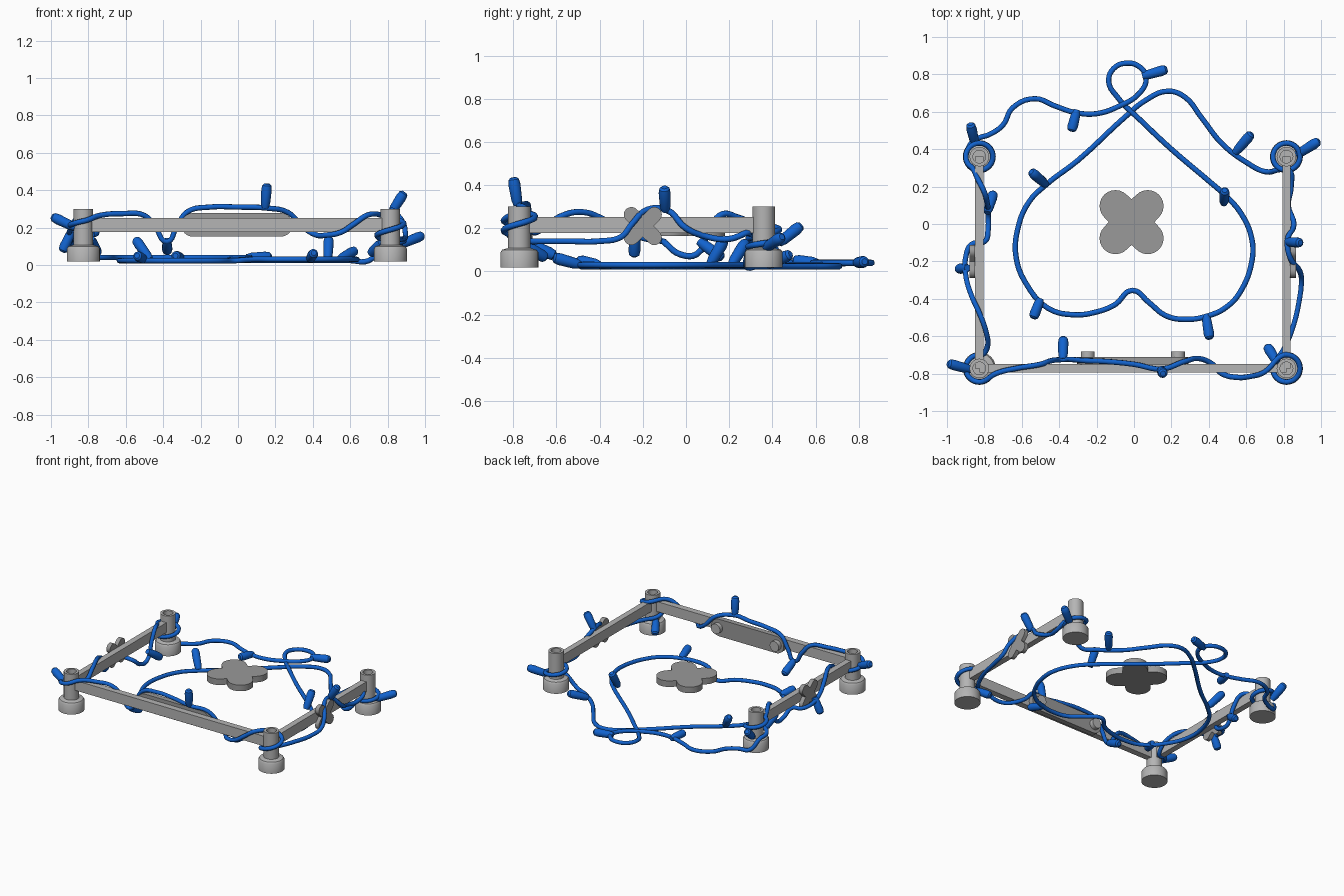
import bpy, bmesh, math
from mathutils import Vector, Matrix

if "Cube" in bpy.data.objects:
    bpy.data.objects.remove(bpy.data.objects["Cube"])


def material(name, rgb):
    m = bpy.data.materials.new(name)
    m.diffuse_color = (*rgb, 1)
    m.use_nodes = True
    m.node_tree.nodes["Principled BSDF"].inputs["Base Color"].default_value = m.diffuse_color
    return m


GREY = material("light_grey", (0.46, 0.46, 0.46))
DARK = material("mid_grey", (0.32, 0.32, 0.32))
BLUE = material("blue", (0.006, 0.125, 0.62))


def finish(bm, name, mat, smooth=True):
    bmesh.ops.recalc_face_normals(bm, faces=bm.faces)
    me = bpy.data.meshes.new(name)
    bm.to_mesh(me)
    bm.free()
    me.materials.append(mat)
    ob = bpy.data.objects.new(name, me)
    bpy.context.collection.objects.link(ob)
    if smooth:
        bpy.ops.object.select_all(action='DESELECT')
        ob.select_set(True)
        bpy.context.view_layer.objects.active = ob
        bpy.ops.object.shade_smooth_by_angle(angle=math.radians(35))
    return ob


def box(name, lo, hi, mat):
    bm = bmesh.new()
    bmesh.ops.create_cube(bm, size=1)
    lo, hi = Vector(lo), Vector(hi)
    for v in bm.verts:
        v.co = (lo + hi) / 2 + v.co * (hi - lo)
    return finish(bm, name, mat, False)


def lathe(name, profile, mat, matrix, steps=32):
    bm = bmesh.new()
    vs = [bm.verts.new((r, 0, z)) for r, z in profile]
    edges = [bm.edges.new(p) for p in zip(vs, vs[1:])]
    bmesh.ops.spin(bm, geom=vs + edges, cent=(0, 0, 0), axis=(0, 0, 1),
                   angle=2 * math.pi, steps=steps)
    bmesh.ops.remove_doubles(bm, verts=bm.verts, dist=1e-5)
    bm.transform(matrix)
    return finish(bm, name, mat)


def prism(name, outline, depth, mat, matrix):
    bm = bmesh.new()
    face = bm.faces.new([bm.verts.new((x, y, 0)) for x, y in outline])
    top = bmesh.ops.extrude_face_region(bm, geom=[face])["geom"]
    bmesh.ops.translate(bm, vec=(0, 0, depth),
                        verts=[g for g in top if isinstance(g, bmesh.types.BMVert)])
    bm.transform(matrix)
    return finish(bm, name, mat)


def arc(cx, cy, r, a0, a1, n=12):
    angles = [math.radians(a0 + (a1 - a0) * i / n) for i in range(n + 1)]
    return [(cx + r * math.cos(a), cy + r * math.sin(a)) for a in angles]


def clover(d, r):
    # four round lobes on the diagonals with a notch between each pair
    pts = []
    for a in (45, 135, 225, 315):
        c, s = math.cos(math.radians(a)), math.sin(math.radians(a))
        pts += arc(d * c, d * s, r, a - 90, a + 90)
        n = math.radians(a + 45)
        pts.append((1.44 * r * math.cos(n), 1.44 * r * math.sin(n)))
    return pts


# Corner posts with round feet and hollow tops
XL, XR, YF, YB = -0.827, 0.815, -0.772, 0.36
post = [(0, .018), (.088, .018), (.088, .088), (.08, .1), (.052, .108),
        (.052, .3), (.034, .3), (.034, .24), (0, .24)]
for side, x in (("left", XL), ("right", XR)):
    for end, y in (("front", YF), ("back", YB)):
        lathe(f"{end}_{side}_post", post, GREY, Matrix.Translation((x, y, 0)))
    # Side rails
    box(f"{side}_rail", (x - .022, YF, .178), (x + .022, YB, .252), GREY)
box("front_rail", (XL, YF - .023, .178), (XR, YF + .023, .252), GREY)

# Clover plates: one in the middle, one on the outside of each side rail
prism("middle_clover", clover(.122, .085), .045, DARK, Matrix.Translation((-.013, .01, .165)))
for name, x in (("left_clover", XL - .052), ("right_clover", XR + .02)):
    prism(name, clover(.075, .035), .03, DARK,
          Matrix.Translation((x, -.2, .21)) @ Matrix.Rotation(math.pi / 2, 4, 'Y'))

# Rounded backing plate with two bolts behind the front rail
to_back = Matrix.Rotation(-math.pi / 2, 4, 'X')
plate = arc(.235, 0, .063, -90, 90) + arc(-.235, 0, .063, 90, 270)
prism("front_plate", plate, .038, DARK, Matrix.Translation((-.006, -.75, .215)) @ to_back)
for name, x in (("left_bolt", -.247), ("right_bolt", .235)):
    lathe(name, [(0, 0), (.037, 0), (.037, .034), (0, .034)], GREY,
          Matrix.Translation((x, -.715, .215)) @ to_back, 24)


# Light string: floor runs, rail runs and turns around each post
def floor(points, z=.024):
    return [(x, y, z) for x, y in points]


def wrap(x, y, a0, a1, z0, z1):
    n = round(abs(a1 - a0) / 30)
    return [(px, py, z0 + (z1 - z0) * i / n)
            for i, (px, py) in enumerate(arc(x, y, .072, a0, a1, n))]


heart_left = floor([(-.01, -.355), (-.1, -.43), (-.2, -.47), (-.33, -.485), (-.46, -.45),
                    (-.57, -.33), (-.63, -.18), (-.62, -.02), (-.56, .12), (-.47, .21),
                    (-.3, .34), (-.05, .57), (.06, .66), (.18, .71), (.27, .68),
                    (.36, .57), (.47, .43), (.6, .33), (.7, .28)])
right_run = [(.84, .2, .15), (.825, .1, .16), (.855, 0, .2), (.82, -.09, .285),
             (.835, -.18, .285), (.885, -.25, .22), (.895, -.3, .16), (.885, -.4, .14),
             (.85, -.55, .14), (.8, -.67, .14)]
front_run = [(.7, -.79, .27), (.62, -.815, .22), (.55, -.82, .175), (.47, -.8, .16),
             (.42, -.75, .16), (.35, -.72, .2), (.27, -.735, .28), (.15, -.775, .305),
             (0, -.75, .31), (-.15, -.735, .31), (-.27, -.73, .285), (-.33, -.725, .2),
             (-.38, -.725, .125), (-.44, -.73, .2), (-.5, -.75, .265),
             (-.62, -.77, .275), (-.74, -.8, .265)]
left_run = [(-.785, -.66, .2), (-.79, -.58, .255), (-.825, -.48, .275), (-.87, -.38, .24),
            (-.9, -.27, .18), (-.9, -.18, .15), (-.87, -.11, .14), (-.8, -.095, .13),
            (-.78, -.03, .08), (-.78, .05, .08), (-.785, .11, .2), (-.8, .17, .265),
            (-.835, .24, .25)]
back_run = floor([(-.84, .455), (-.77, .48), (-.7, .53), (-.65, .62), (-.53, .67),
                  (-.42, .63), (-.31, .595), (-.2, .59), (-.08, .63), (.03, .7),
                  (.065, .78), (.03, .84), (-.04, .86), (-.11, .83), (-.135, .76)], .04)
heart_right = floor([(-.09, .68), (.04, .55), (.2, .4), (.4, .23), (.48, .16), (.57, .06),
                     (.63, -.08), (.63, -.2), (.57, -.36), (.5, -.44), (.4, -.49),
                     (.27, -.51), (.17, -.49), (.08, -.42)], .03)
path = (heart_left + wrap(XR, YB, -110, 280, .11, .18) + right_run
        + wrap(XR, YF, 130, 470, .14, .26) + front_run
        + wrap(XL, YF, -75, -280, .24, .18) + left_run
        + wrap(XL, YB, 240, -210, .23, .12) + back_run + heart_right)

curve = bpy.data.curves.new("light_string", 'CURVE')
curve.dimensions = '3D'
curve.bevel_depth = .0145
curve.bevel_resolution = 2
curve.resolution_u = 5
spline = curve.splines.new('BEZIER')
spline.bezier_points.add(len(path) - 1)
for p, co in zip(spline.bezier_points, path):
    p.co = co
    p.handle_left_type = p.handle_right_type = 'AUTO'
spline.use_cyclic_u = True
curve.materials.append(BLUE)
string = bpy.data.objects.new("light_string", curve)
bpy.context.collection.objects.link(string)
bpy.ops.object.select_all(action='DESELECT')
string.select_set(True)
bpy.context.view_layer.objects.active = string
bpy.ops.object.convert(target='MESH')

# Bulbs: base and tip of each
floor_bulbs = [((.045, .79, .04), (.178, .828, .045)), ((-.305, .61, .04), (-.335, .495, .05)),
               ((-.47, .21, .03), (-.55, .28, .14)), ((.48, .11, .03), (.485, .18, .15)),
               ((-.5, -.4, .03), (-.54, -.505, .05)), ((.385, -.49, .03), (.405, -.615, .065)),
               ((.54, .38, .03), (.63, .485, .08))]
frame_bulbs = [((-.85, .43, .13), (-.875, .535, .215)), ((.87, .37, .11), (.99, .445, .16)),
               ((-.87, -.78, .2), (-.995, -.745, .26)), ((.765, -.74, .12), (.71, -.65, .06)),
               ((.145, -.78, .305), (.155, -.8, .435)), ((.82, -.095, .28), (.89, -.1, .39)),
               ((-.785, .06, .14), (-.75, .17, .06)), ((-.89, -.235, .18), (-.94, -.24, .07)),
               ((-.38, -.725, .13), (-.378, -.605, .07))]
shape = [(0, 0), (.018, 0), (.025, .2), (.028, .75), (.024, .93), (.014, 1), (0, 1)]
for i, (base, tip) in enumerate(floor_bulbs + frame_bulbs):
    base, axis = Vector(base), Vector(tip) - Vector(base)
    turn = axis.to_track_quat('Z', 'Y').to_matrix().to_4x4()
    lathe(f"bulb_{i + 1}", [(r, z * axis.length) for r, z in shape], BLUE,
          Matrix.Translation(base) @ turn, 16)
